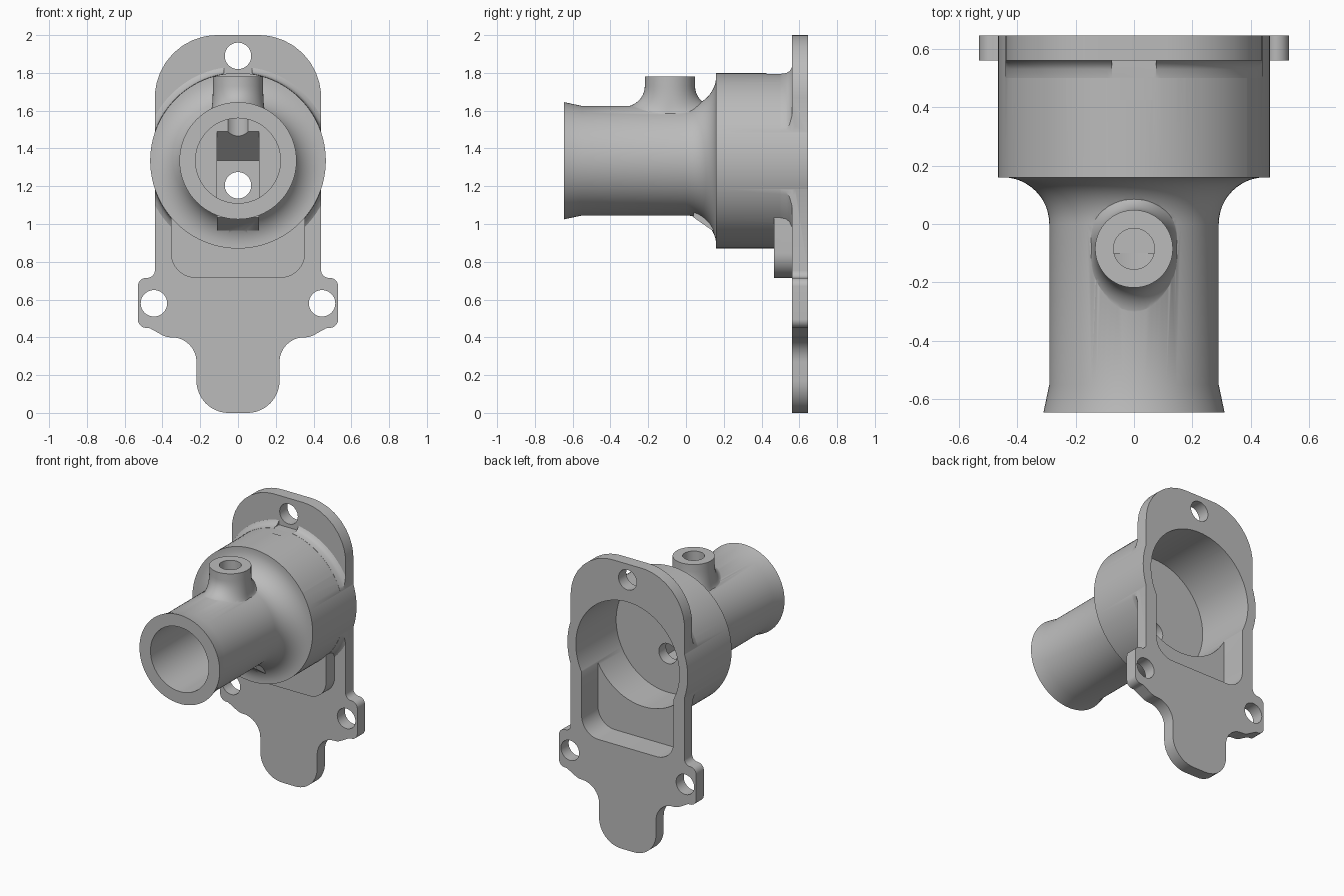
import bpy, bmesh, math
from mathutils import Vector

old = bpy.data.objects.get("Cube")
if old:
    bpy.data.objects.remove(old, do_unlink=True)

AXIS = 1.335   # height of the main bore axis
SEG = 96
BACK = 0.645

grey = bpy.data.materials.new("cast_grey")
grey.use_nodes = True
grey.diffuse_color = (0.5, 0.5, 0.5, 1)
grey.node_tree.nodes["Principled BSDF"].inputs["Base Color"].default_value = (0.5, 0.5, 0.5, 1)


def loft(name, rings, closed=False):
    """Skin a list of equal rings, capped at the ends unless closed."""
    bm = bmesh.new()
    loops = [[bm.verts.new(p) for p in ring] for ring in rings]
    pairs = list(zip(loops, loops[1:]))
    if closed:
        pairs.append((loops[-1], loops[0]))
    for a, b in pairs:
        for i in range(len(a)):
            j = (i + 1) % len(a)
            bm.faces.new((a[i], a[j], b[j], b[i]))
    if not closed:
        bm.faces.new(loops[0])
        bm.faces.new(loops[-1])
    bmesh.ops.recalc_face_normals(bm, faces=bm.faces)
    mesh = bpy.data.meshes.new(name)
    bm.to_mesh(mesh)
    bm.free()
    mesh.materials.append(grey)
    obj = bpy.data.objects.new(name, mesh)
    bpy.context.collection.objects.link(obj)
    return obj


def angles(n):
    return [2 * math.pi * i / n for i in range(n)]


def lathe(name, profile, x=0, z=AXIS, n=SEG, closed=False):
    """Turn (radius, y) points around an axis parallel to y."""
    return loft(name, [[(x + r * math.cos(a), y, z + r * math.sin(a)) for a in angles(n)]
                       for r, y in profile], closed)


def prism(name, outline, y0, y1):
    return loft(name, [[(x, y, z) for x, z in outline] for y in (y0, y1)])


def side_prism(name, outline, half):
    return loft(name, [[(x, y, z) for y, z in outline] for x in (-half, half)])


def rounded(corners, steps=10):
    """Round each (x, z, radius) corner of a polygon with a tangent arc."""
    out = []
    for i, (x, z, r) in enumerate(corners):
        p = Vector((x, z))
        u = (Vector(corners[i - 1][:2]) - p).normalized()
        v = (Vector(corners[(i + 1) % len(corners)][:2]) - p).normalized()
        half = u.angle(v) / 2
        centre = p + (u + v).normalized() * (r / math.sin(half))
        a = p + u * (r / math.tan(half)) - centre
        b = p + v * (r / math.tan(half)) - centre
        for k in range(steps + 1):
            d = a.lerp(b, k / steps).normalized() * r
            out.append(tuple(centre + d))
    return out


def combine(target, other, operation):
    mod = target.modifiers.new(operation, "BOOLEAN")
    mod.operation, mod.solver, mod.object = operation, "EXACT", other
    bpy.context.view_layer.objects.active = target
    bpy.ops.object.modifier_apply(modifier=mod.name)
    bpy.data.objects.remove(other, do_unlink=True)


# Flared pipe, curved neck and round housing
neck = [(0.45 - 0.16 * math.cos(t), 0.16 * math.sin(t))
        for t in [math.pi / 2 * i / 12 for i in range(13)]]
body = lathe("valve_body", [(0.31, -BACK), (0.29, -0.55)] + neck
             + [(0.465, 0.16), (0.465, BACK)])

# Mounting plate outline, mirrored about the centre
right = [(0.44, 2, 0.33), (0.44, 0.715, 0.04), (0.53, 0.715, 0.045), (0.53, 0.45, 0.045),
         (0.47, 0.45, 0.04), (0.38, 0.40, 0.1), (0.22, 0.40, 0.13), (0.22, 0, 0.17)]
outline = rounded(right + [(-x, z, r) for x, z, r in reversed(right)])
plate = prism("mounting_plate", outline, 0.56, BACK)

# Fillet between housing and plate, trimmed to the plate outline
fillet = lathe("plate_fillet", [(0.45, 0.5), (0.466, 0.5), (0.47, 0.53), (0.48, 0.548),
                                (0.5, 0.561), (0.5, 0.58), (0.45, 0.58)], closed=True)
combine(fillet, prism("fillet_trim", outline, 0.4, 0.7), "INTERSECT")

# Top port, blended down onto the pipe
PORT_Y, PORT_R, PORT_TOP = -0.085, 0.133, 1.78


def port_ring(t):
    ring = []
    for a in angles(64):
        reach = 0.15 + 0.095 * abs(math.sin(a)) ** 1.5
        low = AXIS - 0.004 + math.sqrt(0.29 ** 2 - (reach * math.cos(a)) ** 2)
        r = PORT_R + (reach - PORT_R) * (1 - math.cos(t))
        z = 1.73 - (1.73 - low) * math.sin(t)
        ring.append((r * math.cos(a), PORT_Y + r * math.sin(a), z))
    return ring


def flat_ring(r, z, n=64):
    return [(r * math.cos(a), PORT_Y + r * math.sin(a), z) for a in angles(n)]


port = loft("top_port", [flat_ring(PORT_R, PORT_TOP)]
            + [port_ring(math.pi / 2 * i / 10) for i in range(11)]
            + [flat_ring(0.1, AXIS + 0.1)])

# Sloping pad under the neck
pad = side_prism("neck_pad", [(0.04, 1.15), (0.04, 1.035), (0.14, 0.965), (0.18, 0.965),
                              (0.18, 1.15)], 0.11)

for part in (plate, fillet, port, pad):
    combine(body, part, "UNION")

# Bores, cavity, pocket and openings
cutters = [
    lathe("pipe_bore", [(0.225, -0.8), (0.225, -0.04)]),
    lathe("housing_cavity", [(0.40, 0.2), (0.40, 0.8)]),
    side_prism("valve_pocket", [(-0.1, 1.49), (-0.04, 1.49), (0.12, 1.335), (0.12, 1.11),
                                (-0.1, 1.11)], 0.112),
    lathe("valve_hole", [(0.07, 0), (0.07, 0.3)], z=1.205, n=48),
    loft("port_hole", [flat_ring(0.07, 1.9), flat_ring(0.07, 1.4)]),
    prism("plate_opening", rounded([(-0.355, 1.3, 0.01), (0.355, 1.3, 0.01),
                                    (0.355, 0.715, 0.13), (-0.355, 0.715, 0.13)]), 0.465, 0.8),
    prism("bolt_clearance", [(-0.075, 1.795), (0.075, 1.795), (0.075, 1.9), (-0.075, 1.9)],
          0.425, 0.56),
]
for x, z in ((0, 1.89), (-0.445, 0.58), (0.445, 0.58)):
    cutters.append(lathe("bolt_hole", [(0.07, 0.55), (0.07, 0.8)], x, z, 48))
for cutter in cutters:
    combine(body, cutter, "DIFFERENCE")

# Smooth shading with sharp machined edges
bpy.ops.object.select_all(action="DESELECT")
body.select_set(True)
bpy.context.view_layer.objects.active = body
bpy.ops.object.shade_smooth_by_angle(angle=math.radians(30))
